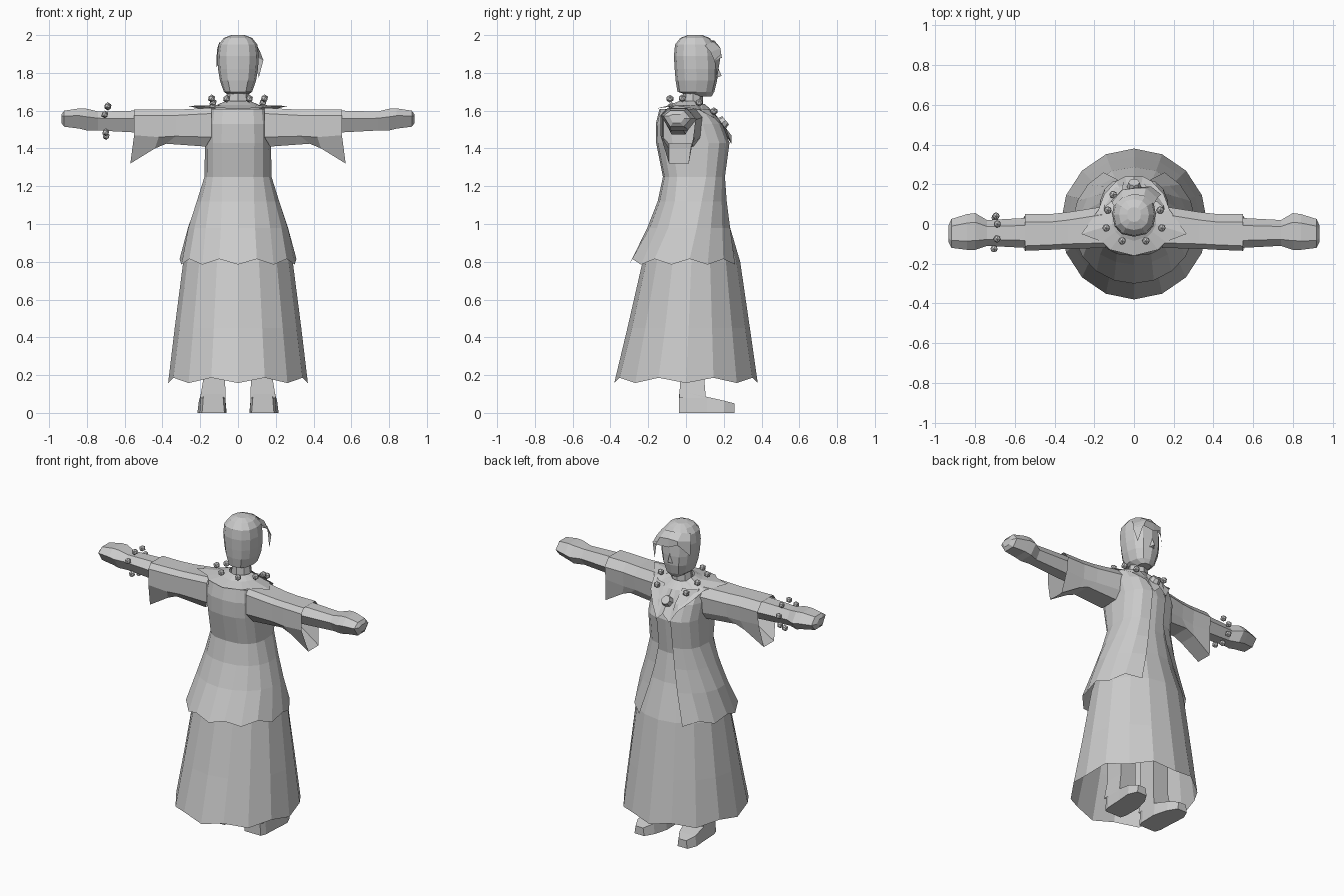
import bpy, bmesh, math
from mathutils import Vector

if "Cube" in bpy.data.objects:
    bpy.data.objects.remove(bpy.data.objects["Cube"])

grey = bpy.data.materials.new("light grey")
grey.diffuse_color = (0.6, 0.6, 0.6, 1)
grey.use_nodes = True
grey.node_tree.nodes["Principled BSDF"].inputs["Base Color"].default_value = grey.diffuse_color


def finish(name, bm, mirror=False):
    """Turn a bmesh into a flat shaded object, optionally mirrored in x."""
    me = bpy.data.meshes.new(name)
    bmesh.ops.recalc_face_normals(bm, faces=bm.faces[:])
    bm.to_mesh(me)
    bm.free()
    me.materials.append(grey)
    ob = bpy.data.objects.new(name, me)
    bpy.context.collection.objects.link(ob)
    if mirror:
        ob.modifiers.new("mirror", 'MIRROR')
    return ob


def loft(name, rings, closed=True, cap_start=False, cap_end=False, mirror=False):
    """Skin a list of equally long point rows."""
    bm = bmesh.new()
    rows = [[bm.verts.new(p) for p in r] for r in rings]
    n = len(rows[0])
    for a, b in zip(rows, rows[1:]):
        for i in range(n if closed else n - 1):
            j = (i + 1) % n
            bm.faces.new((a[i], a[j], b[j], b[i]))
    if cap_start:
        bm.faces.new(rows[0])
    if cap_end:
        bm.faces.new(rows[-1])
    return finish(name, bm, mirror)


def power(v, p):
    return math.copysign(abs(v) ** p, v)


def ring(z, hx, yb, yf, n=16, p=1.0, gap=0, zig=0):
    """Horizontal oval; starts at the face side (+y); gap leaves it open."""
    g = math.radians(gap)
    count = n + 1 if gap else n
    mid, hy = (yb + yf) / 2, (yf - yb) / 2
    pts = []
    for i in range(count):
        t = g + (2 * math.pi - 2 * g) * i / n
        pts.append((hx * power(math.sin(t), p), mid + hy * power(math.cos(t), p),
                    z + zig * (1 if i % 2 else -1)))
    return pts


def bead(bm, pos, r):
    geo = bmesh.ops.create_icosphere(bm, subdivisions=1, radius=r)
    bmesh.ops.translate(bm, verts=geo['verts'], vec=Vector(pos))


# Long robe with pleated skirt
loft("robe", [
    ring(0.172, 0.37, -0.38, 0.38, zig=0.014),
    ring(0.45, 0.335, -0.31, 0.338),
    ring(0.80, 0.29, -0.23, 0.287),
    ring(1.02, 0.225, -0.16, 0.222),
    ring(1.20, 0.165, -0.11, 0.19, p=0.85),
    ring(1.42, 0.16, -0.14, 0.215, p=0.8),
    ring(1.52, 0.16, -0.14, 0.18, p=0.8),
    ring(1.60, 0.15, -0.13, 0.12, p=0.8),
    ring(1.635, 0.07, -0.03, 0.10)])

# Open coat over the robe
loft("coat", [
    ring(0.80, 0.31, -0.30, 0.30, gap=30, zig=0.015),
    ring(0.98, 0.268, -0.205, 0.25, gap=22),
    ring(1.12, 0.22, -0.15, 0.222, p=0.9, gap=16),
    ring(1.25, 0.178, -0.122, 0.208, p=0.75, gap=10),
    ring(1.43, 0.175, -0.158, 0.232, p=0.7, gap=9),
    ring(1.53, 0.175, -0.16, 0.195, p=0.7, gap=11),
    ring(1.61, 0.168, -0.14, 0.13, p=0.7, gap=14)], closed=False)

# Pointed shoulder collar, half outline swept around the neck
half = [(0, .24, 1.47), (.045, .24, 1.425), (.09, .215, 1.50), (.15, .15, 1.56),
        (.18, .07, 1.605), (.265, -.05, 1.625), (.16, -.09, 1.62), (.12, -.13, 1.615)]
outer = half + [(0, -.16, 1.61)] + [(-x, y, z) for x, y, z in half[:0:-1]]
middle = []
for x, y, z in outer:
    s = math.hypot(x, y - 0.03)
    k = 0.115 / s
    middle.append((x * k, 0.03 + (y - 0.03) * k, 1.63 if y < 0.1 else 1.595))
inner = [(x * .6, 0.03 + (y - .03) * .6, 1.65 if y < 0.07 else 1.635) for x, y, z in middle]
loft("shoulder_collar", [inner, middle, outer])

# Wide hanging sleeves
def sleeve_section(x, y0, y1, zt, zm, zb, b0, b1, lean):
    return [(x, y0 + .025, zt), (x, y1 - .04, zt), (x, y1, zt - .05), (x, y1 - .01, zm),
            (x + lean, b1, zb), (x + lean, b0, zb), (x, y0, zm), (x, y0, zt - .03)]

loft("sleeve", [
    sleeve_section(.14, -.12, .09, 1.615, 1.46, 1.41, -.09, .04, .03),
    sleeve_section(.33, -.125, .06, 1.605, 1.465, 1.425, -.09, .03, .05),
    sleeve_section(.42, -.13, .05, 1.605, 1.46, 1.40, -.09, .025, .02),
    sleeve_section(.55, -.135, .05, 1.605, 1.47, 1.32, -.09, .015, .02)], mirror=True)

# Bare forearms and mitten hands
def arm_section(x, y0, y1, z0, z1):
    ym, zm = (y1 - y0) * .25, (z0 + z1) / 2
    return [(x, y0, zm + .015), (x, y0 + ym, z1), (x, y1 - ym, z1),
            (x, y1, zm), (x, y1 - ym, z0), (x, y0 + ym, z0)]

loft("arm", [arm_section(*s) for s in (
    (.40, -.115, .035, 1.475, 1.60), (.55, -.12, .03, 1.485, 1.60),
    (.74, -.11, .02, 1.495, 1.595), (.80, -.13, .055, 1.495, 1.61),
    (.84, -.13, .05, 1.505, 1.612), (.92, -.12, .025, 1.515, 1.60),
    (.935, -.09, -.01, 1.535, 1.58))], cap_start=True, cap_end=True, mirror=True)

# Neck and head
loft("neck", [ring(1.58, .07, -.02, .09, 8), ring(1.73, .055, -.015, .09, 8)])
loft("head", [ring(*r, n=12, p=.85) for r in (
    (1.675, .04, .03, .135), (1.70, .075, -.045, .15), (1.76, .096, -.055, .165),
    (1.82, .106, -.06, .168), (1.89, .11, -.064, .165), (1.95, .102, -.058, .155),
    (1.985, .075, -.03, .125), (2.0, .035, .01, .085))], cap_start=True, cap_end=True)

# Nose
bm = bmesh.new()
v = [bm.verts.new(p) for p in ((0, .165, 1.84), (-.018, .16, 1.772), (.018, .16, 1.772), (0, .188, 1.785))]
for f in ((0, 1, 3), (0, 3, 2), (1, 2, 3)):
    bm.faces.new([v[i] for i in f])
finish("nose", bm)

# Swept fringe of hair
fringe = loft("hair_fringe", [
    [(-.1, .09, 1.96), (-.06, .13, 1.97), (0, .15, 1.972), (.05, .14, 1.965), (.10, .10, 1.945)],
    [(-.112, .11, 1.92), (-.06, .172, 1.93), (0, .18, 1.935), (.06, .182, 1.93), (.118, .13, 1.91)],
    [(-.114, .12, 1.83), (-.06, .172, 1.905), (0, .182, 1.88), (.085, .19, 1.88), (.135, .15, 1.865)]],
    closed=False)
bm = bmesh.new()
bm.faces.new([bm.verts.new(p) for p in ((.08, .185, 1.90), (.135, .15, 1.87), (.11, .165, 1.775))])
finish("hair_tip", bm)

# Legs and shoes
def box_row(x0, x1, y0, y1, z):
    return [(x0, y0, z), (x1, y0, z), (x1, y1, z), (x0, y1, z)]

loft("leg", [box_row(.065, .20, -.035, .105, .08), box_row(.07, .18, -.03, .095, .2),
             box_row(.07, .18, -.03, .095, .5)], mirror=True)
shoe_rows = []
for y, x0, x1, z in ((-.037, .072, .19, .10), (.0, .062, .203, .11), (.11, .06, .208, .085),
                     (.20, .085, .215, .065), (.258, .12, .19, .05)):
    shoe_rows.append([(x0, y, 0), (x1, y, 0), (x1 - .008, y, z), (x0 + .008, y, z)])
loft("shoe", shoe_rows, cap_start=True, cap_end=True, mirror=True)

# Bead necklace
bm = bmesh.new()
for x, y, z in ((.06, -.085, 1.663), (.14, -.02, 1.665), (.132, .07, 1.643), (.105, .148, 1.597)):
    for s in (-1, 1):
        bead(bm, (s * x, y, z), .021)
finish("necklace_beads", bm)

# Round pendant
bm = bmesh.new()
bmesh.ops.create_cone(bm, cap_ends=True, segments=8, radius1=.036, radius2=.028, depth=.03)
pendant = finish("pendant", bm)
pendant.location = (0, .198, 1.54)
pendant.rotation_euler = (math.radians(-50), 0, 0)

# Beads around one wrist
bm = bmesh.new()
for x, y, z in ((-.69, -.075, 1.625), (-.688, .0, 1.62), (-.695, .04, 1.565), (-.70, .032, 1.505),
                (-.705, -.125, 1.58), (-.70, -.09, 1.485), (-.698, -.02, 1.465)):
    bead(bm, (x, y, z), .02)
finish("wrist_beads", bm)
